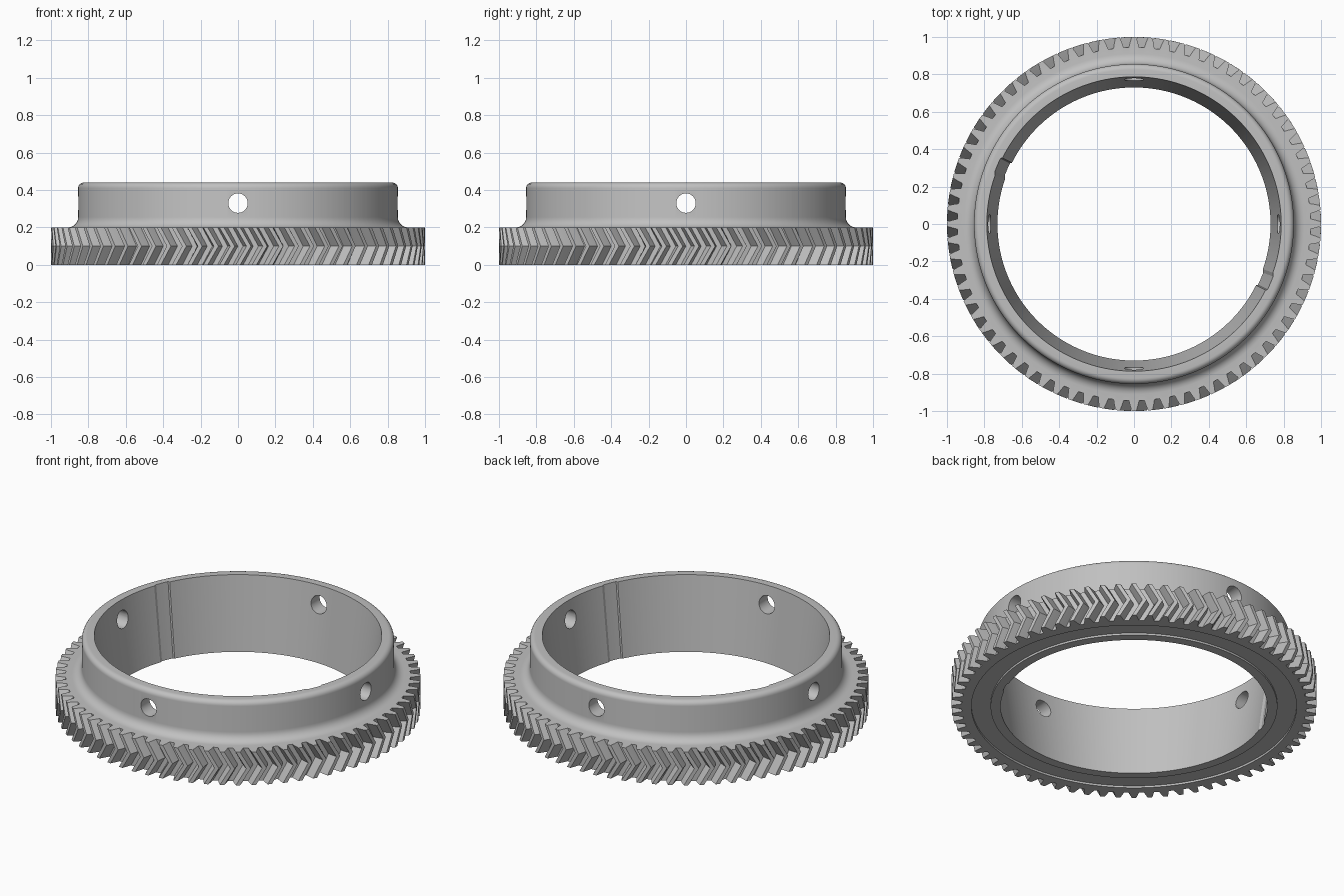
import bpy, bmesh, math

cube = bpy.data.objects.get("Cube")
if cube:
    bpy.data.objects.remove(cube)

TEETH = 72
TWIST = math.radians(3.3)
# One tooth: (angle from tooth centre in degrees, radius)
TOOTH = [(-1.65, 0.944), (-1.2, 0.972), (-0.68, 1.0),
         (0.68, 1.0), (1.2, 0.972), (1.65, 0.944)]
outline = [(math.radians(360 / TEETH * t + a), r) for t in range(TEETH) for a, r in TOOTH]


def arc(cr, cz, rad, start, end, steps=6):
    """Quarter-round points in the (radius, height) plane."""
    angles = [math.radians(start + (end - start) * i / steps) for i in range(steps + 1)]
    return [(cr + rad * math.cos(a), cz + rad * math.sin(a)) for a in angles]


def in_slot(angle):
    """True inside the two shallow slots of the bore."""
    d = (math.degrees(angle) - 157) % 180
    return min(d, 180 - d) < 3.3


def circle_row(bm, r, z, slotted=False):
    return [bm.verts.new(((r + 0.008 * (slotted and in_slot(a))) * math.cos(a),
                          (r + 0.008 * (slotted and in_slot(a))) * math.sin(a), z))
            for a, _ in outline]


def tooth_row(bm, z, shift=0.0):
    return [bm.verts.new((r * math.cos(a + shift), r * math.sin(a + shift), z))
            for a, r in outline]


bm = bmesh.new()
# Underside with its shallow ring groove
rows = [circle_row(bm, 0.73, 0, True)]
rows += [circle_row(bm, r, z) for r, z in [(0.785, 0), (0.785, 0.012), (0.89, 0.012), (0.89, 0)]]
# Herringbone teeth
rows += [tooth_row(bm, 0), tooth_row(bm, 0.1, TWIST), tooth_row(bm, 0.2)]
# Fillet, collar wall and rounded rim
collar = arc(0.91, 0.255, 0.055, 270, 180) + arc(0.825, 0.41, 0.03, 0, 90)
rows += [circle_row(bm, r, z) for r, z in collar]
# Top of the tapered bore
rows.append(circle_row(bm, 0.787, 0.44, True))

n = len(outline)
for lower, upper in zip(rows, rows[1:] + rows[:1]):
    for i in range(n):
        j = (i + 1) % n
        bm.faces.new((lower[i], lower[j], upper[j], upper[i]))
bmesh.ops.recalc_face_normals(bm, faces=bm.faces)

mesh = bpy.data.meshes.new("ring_gear")
bm.to_mesh(mesh)
bm.free()
gear = bpy.data.objects.new("ring_gear", mesh)
bpy.context.collection.objects.link(gear)

# Plain grey metal
grey = bpy.data.materials.new("grey")
grey.use_nodes = True
colour = (0.53, 0.53, 0.53, 1)
grey.diffuse_color = colour
grey.node_tree.nodes["Principled BSDF"].inputs["Base Color"].default_value = colour
mesh.materials.append(grey)

# Four radial screw holes in the collar
for turn in (0, math.pi / 2):
    bpy.ops.mesh.primitive_cylinder_add(vertices=32, radius=0.052, depth=2.4,
                                        location=(0, 0, 0.33),
                                        rotation=(math.pi / 2, 0, turn))
    cutter = bpy.context.object
    cutter.name = "hole_cutter"
    cutter.hide_render = True
    cutter.data.materials.append(grey)
    cut = gear.modifiers.new("hole", 'BOOLEAN')
    cut.operation = 'DIFFERENCE'
    cut.solver = 'EXACT'
    cut.object = cutter
    bpy.ops.object.select_all(action='DESELECT')
    gear.select_set(True)
    bpy.context.view_layer.objects.active = gear
    bpy.ops.object.modifier_apply(modifier=cut.name)
    bpy.data.objects.remove(cutter)

bpy.ops.object.shade_smooth_by_angle(angle=math.radians(20))
